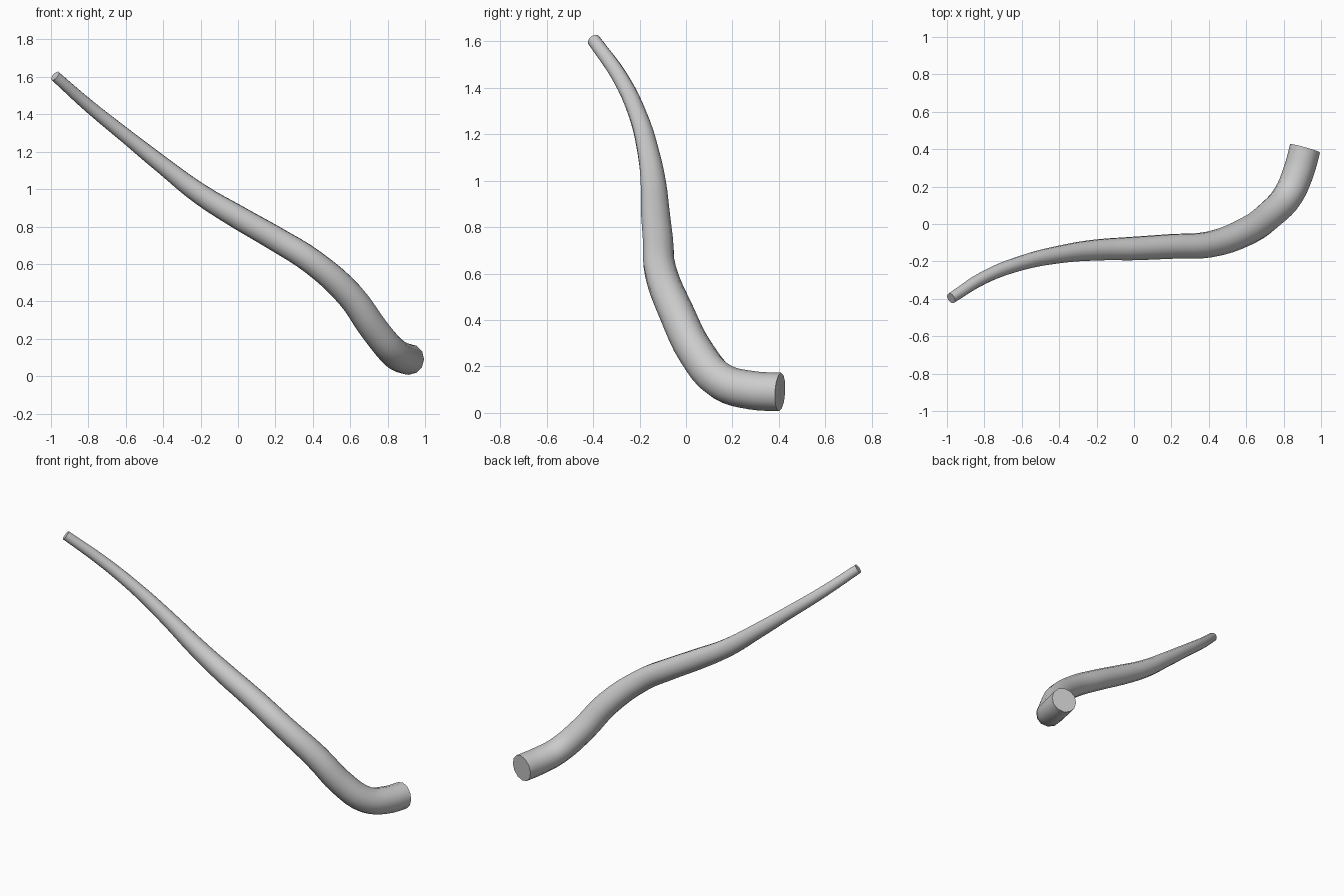
import bpy
import math

if "Cube" in bpy.data.objects:
    bpy.data.objects.remove(bpy.data.objects["Cube"])

# Centre line of the bent, tapering stem: x, y, z, radius
path = [
    (0.915, 0.405, 0.090, 0.083),
    (0.880, 0.280, 0.098, 0.083),
    (0.825, 0.155, 0.134, 0.081),
    (0.725, 0.047, 0.255, 0.079),
    (0.600, -0.040, 0.430, 0.076),
    (0.400, -0.110, 0.610, 0.070),
    (0.200, -0.120, 0.735, 0.067),
    (0.000, -0.131, 0.850, 0.064),
    (-0.200, -0.139, 0.972, 0.057),
    (-0.400, -0.163, 1.125, 0.047),
    (-0.600, -0.208, 1.285, 0.039),
    (-0.800, -0.285, 1.447, 0.034),
    (-0.978, -0.397, 1.605, 0.029),
]

# Smooth curve with a round section and closed ends
curve = bpy.data.curves.new("stem_path", "CURVE")
curve.dimensions = "3D"
curve.resolution_u = 4
curve.bevel_depth = 1.0
curve.bevel_resolution = 4
curve.use_fill_caps = True
spline = curve.splines.new("BEZIER")
spline.bezier_points.add(len(path) - 1)
for point, (x, y, z, r) in zip(spline.bezier_points, path):
    point.co = (x, y, z)
    point.radius = r
    point.handle_left_type = point.handle_right_type = "AUTO"

stem = bpy.data.objects.new("stem", curve)
bpy.context.collection.objects.link(stem)
bpy.context.view_layer.objects.active = stem
stem.select_set(True)

# Turn into a mesh, smooth sides with crisp end caps
bpy.ops.object.convert(target="MESH")
bpy.ops.object.shade_smooth_by_angle(angle=math.radians(40))
